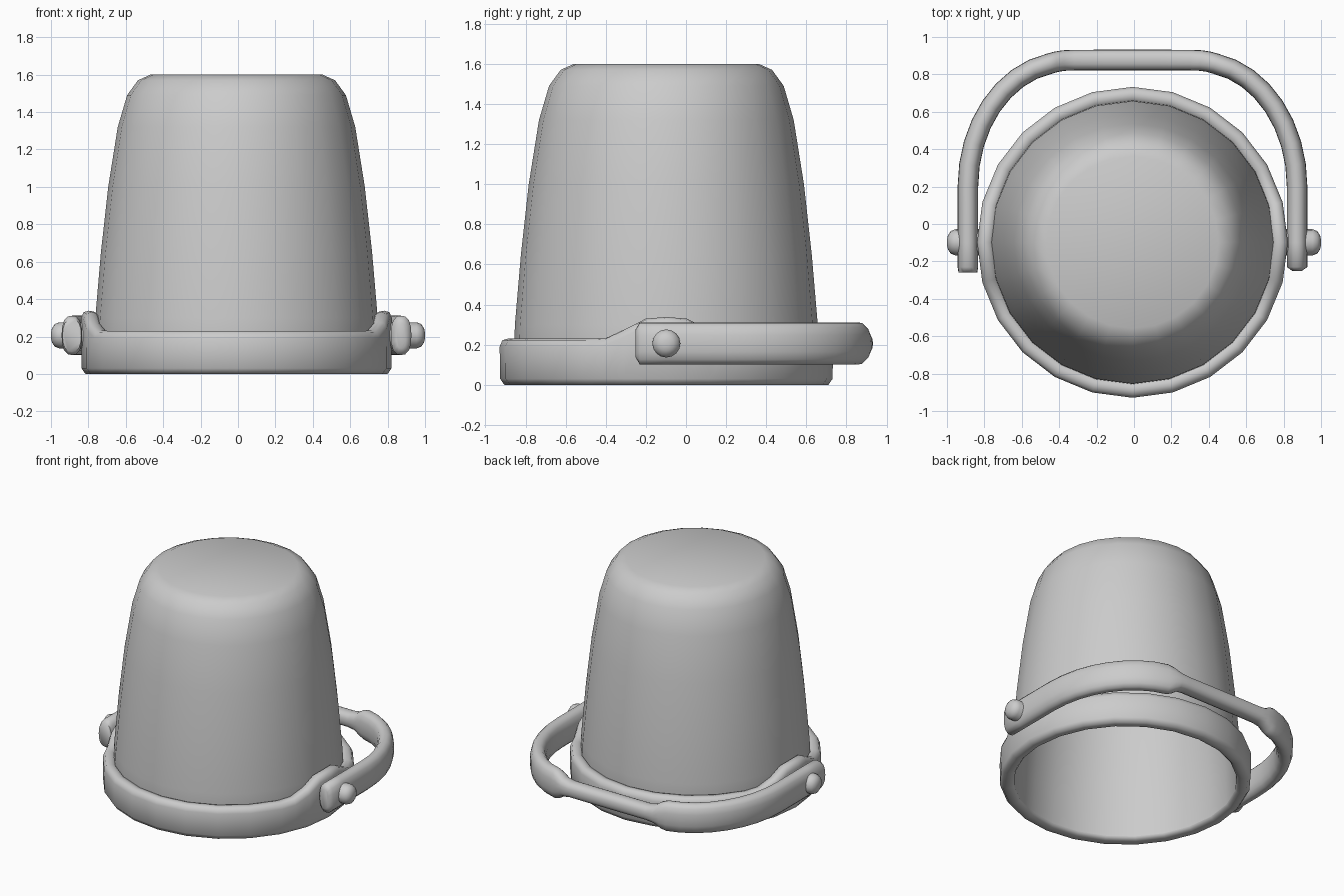
import bpy, bmesh
from math import pi, cos, sin
from mathutils import Vector

if "Cube" in bpy.data.objects:
    bpy.data.objects.remove(bpy.data.objects["Cube"])

grey = bpy.data.materials.new("plain grey")
grey.use_nodes = True
colour = (0.6, 0.6, 0.6, 1)
grey.diffuse_color = colour
grey.node_tree.nodes["Principled BSDF"].inputs["Base Color"].default_value = colour

CENTRE_X = -0.008
CENTRE_Y = -0.098
PIVOT_Z = 0.206


def skin(name, rings, closed=False, sharp=40):
    """Join equal rings of points with quads; cap the ends unless closed."""
    bm = bmesh.new()
    loops = [[bm.verts.new(p) for p in ring] for ring in rings]
    n = len(loops[0])
    pairs = list(zip(loops, loops[1:])) + ([(loops[-1], loops[0])] if closed else [])
    for a, b in pairs:
        for i in range(n):
            j = (i + 1) % n
            bm.faces.new((a[i], a[j], b[j], b[i]))
    if not closed:
        bm.faces.new(loops[0])
        bm.faces.new(loops[-1])
    bmesh.ops.recalc_face_normals(bm, faces=bm.faces)
    mesh = bpy.data.meshes.new(name)
    bm.to_mesh(mesh)
    bm.free()
    mesh.materials.append(grey)
    obj = bpy.data.objects.new(name, mesh)
    bpy.context.collection.objects.link(obj)
    bpy.ops.object.select_all(action='DESELECT')
    obj.select_set(True)
    bpy.context.view_layer.objects.active = obj
    bpy.ops.object.shade_smooth_by_angle(angle=sharp * pi / 180)
    return obj


def circle(r, z, n):
    return [(CENTRE_X + r * cos(2 * pi * i / n), CENTRE_Y + r * sin(2 * pi * i / n), z)
            for i in range(n)]


# Upturned bucket shell: outer wall, then the inner wall set in from it
wall = [(0.76, 0.15), (0.755, 0.3), (0.725, 0.65), (0.686, 1.0), (0.635, 1.32),
        (0.585, 1.49), (0.527, 1.57), (0.46, 1.6)]
inner = [(r - 0.028, z - 0.028) for r, z in wall]
inner[0] = (0.735, 0.02)
skin("bucket_body", [circle(r, z, 24) for r, z in inner[::-1] + wall], sharp=60)

# Thick rim, rising into an ear at each side
N = 48
section = [(0.735, 0.02), (0.75, 0.004), (0.77, 0), (0.808, 0), (0.829, 0.03),
           (0.831, 0.19), (0.818, 0.222), (0.79, 0.23), (0.762, 0.225), (0.745, 0.2)]
rim = []
for r, z in section:
    ring = []
    for i in range(N):
        a = 2 * pi * i / N
        k = r * (cos(pi / 24) if i % 2 else 1)
        t = min(1, max(0, 1 - abs(sin(a)) / 0.42) * 1.2)
        lift = 0.108 * t * t * (3 - 2 * t) if z > 0.1 else 0
        ring.append((CENTRE_X + k * cos(a), CENTRE_Y + k * sin(a), z + lift))
    rim.append(ring)
skin("bucket_rim", rim, closed=True, sharp=80)

# Carrying handle: tall side arms swept round into a thinner round bar
half = [(-0.88, y, 0.105) for y in (-0.23, -0.1, 0.05, 0.2)]
for i in range(1, 9):
    a = pi / 2 * i / 9
    half.append((-0.35 - 0.53 * cos(a), 0.2 + 0.668 * sin(a), 0.105))
half += [(-0.405, 0.868, 0.092), (-0.365, 0.874, 0.065), (-0.31, 0.876, 0.055),
         (-0.15, 0.877, 0.055)]
path = half + [(-x, y, h) for x, y, h in reversed(half)]
pts = [Vector((CENTRE_X + x, y, PIVOT_Z)) for x, y, h in path]


def oval(p, side, width, height):
    """Rounded rectangular section with sixteen sides."""
    out = []
    for i in range(16):
        a = 2 * pi * i / 16
        c, s = cos(a), sin(a)
        squash = (abs(c) ** 2.6 + abs(s) ** 2.6) ** (-1 / 2.6)
        out.append(p + side * (width * c * squash) + Vector((0, 0, height * s * squash)))
    return out


rings = []
for i, p in enumerate(pts):
    along = (pts[min(i + 1, len(pts) - 1)] - pts[max(i - 1, 0)]).normalized()
    side = Vector((along.y, -along.x, 0))
    rings.append(oval(p, side, 0.055, path[i][2]))
across = Vector((1, 0, 0))
back = Vector((0, -0.03, 0))
rings.insert(0, oval(pts[0] + back, across, 0.05, 0.085))
rings.append(oval(pts[-1] + back * 0.7, -across, 0.025, 0.07))
skin("carrying_handle", rings, sharp=60)

# Pivot pins with domed heads
for name, s in (("left_pivot_pin", 1), ("right_pivot_pin", -1)):
    profile = [(0.77, 0.07), (0.955, 0.07), (0.98, 0.06), (0.995, 0.037), (1.0, 0.015)]
    skin(name, [[(s * x, CENTRE_Y + r * cos(2 * pi * i / 16),
                  PIVOT_Z + r * sin(2 * pi * i / 16)) for i in range(16)]
                for x, r in profile], sharp=60)
